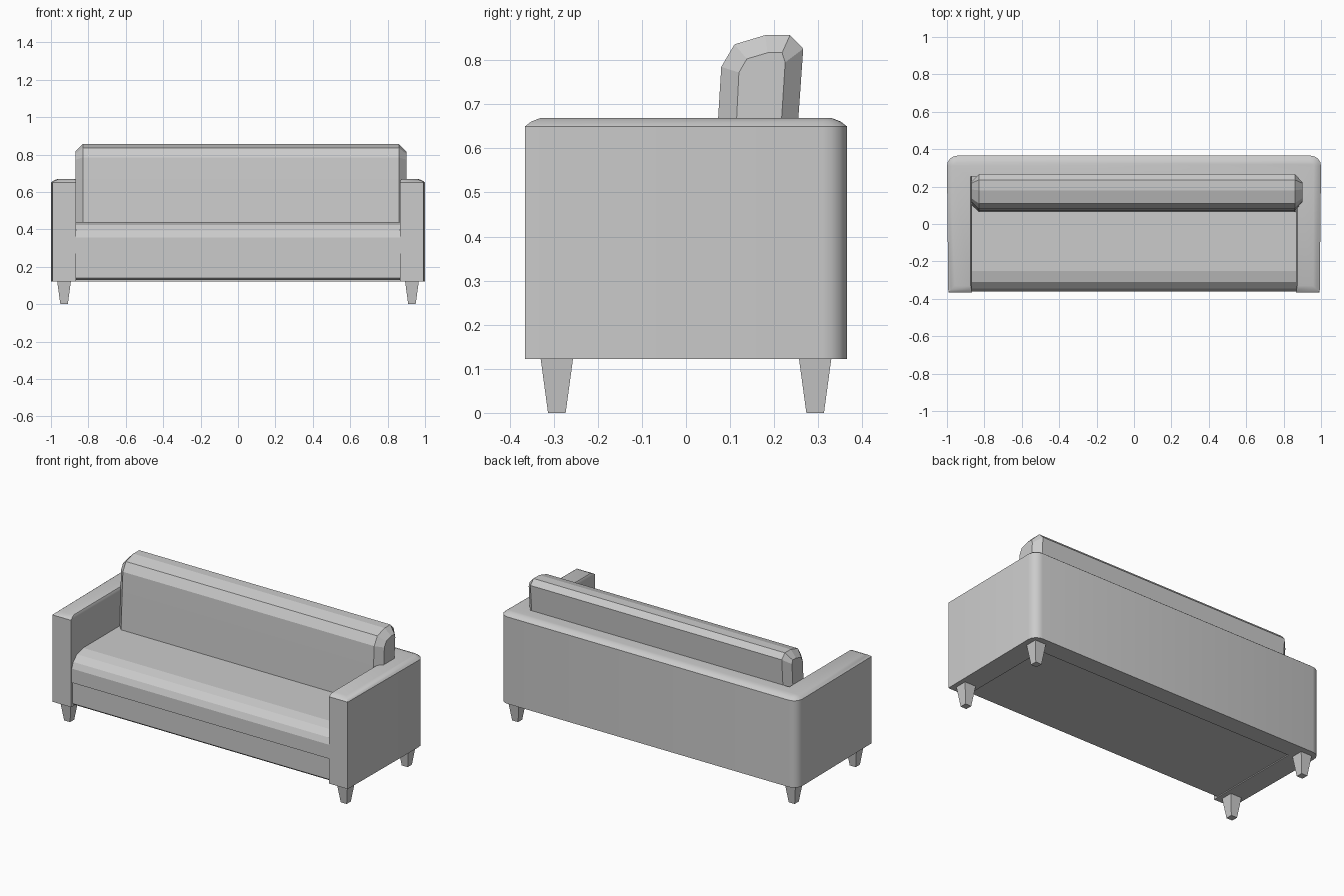
import bpy, bmesh, math

if "Cube" in bpy.data.objects:
    bpy.data.objects.remove(bpy.data.objects["Cube"])


def loft(name, loops, smooth=None):
    """Skin a stack of equal-length closed loops and cap both ends."""
    bm = bmesh.new()
    rings = [[bm.verts.new(p) for p in loop] for loop in loops]
    n = len(rings[0])
    for a, b in zip(rings, rings[1:]):
        for i in range(n):
            j = (i + 1) % n
            bm.faces.new((a[i], a[j], b[j], b[i]))
    bm.faces.new(rings[0])
    bm.faces.new(rings[-1])
    bmesh.ops.recalc_face_normals(bm, faces=bm.faces)
    mesh = bpy.data.meshes.new(name)
    bm.to_mesh(mesh)
    bm.free()
    obj = bpy.data.objects.new(name, mesh)
    bpy.context.collection.objects.link(obj)
    if smooth:
        bpy.ops.object.select_all(action='DESELECT')
        obj.select_set(True)
        bpy.context.view_layer.objects.active = obj
        bpy.ops.object.shade_smooth_by_angle(angle=math.radians(smooth))
    return obj


def at_x(x, profile):
    return [(x, y, z) for y, z in profile]


# U-shaped shell: both arms and the back in one piece
def shell_outline(z, d):
    r, cx, cy = 0.055, 0.945, 0.31
    corner = [(cx + (r - d) * math.cos(a), cy + (r - d) * math.sin(a))
              for a in (math.radians(22.5 * k) for k in range(5))]
    inner = 0.866 + d * 0.2
    half = [(inner, 0.255), (inner, -0.365 + d), (0.993 - d, -0.365 + d)] + corner
    pts = half + [(-x, y) for x, y in reversed(half)]
    return [(x, y, z) for x, y in pts]


loft("arms_and_back_shell",
     [shell_outline(z, d) for z, d in
      ((0.122, 0), (0.65, 0), (0.661, 0.014), (0.669, 0.035))], 50)

# Seat base with a softened lower front edge
base = [(-0.338, 0.128), (-0.352, 0.14), (-0.352, 0.27), (0.26, 0.27), (0.26, 0.128)]
loft("seat_base", [at_x(x, base) for x in (-0.87, 0.87)])

# Seat cushion with a rounded front
cushion = [(-0.36, 0.27), (-0.36, 0.355), (-0.345, 0.39), (-0.31, 0.423),
           (-0.25, 0.439), (0.26, 0.439), (0.26, 0.27)]
loft("seat_cushion", [at_x(x, cushion) for x in (-0.87, 0.87)])

# Leaning back cushion with chamfered ends
outer = [(0.062, 0.42), (0.073, 0.67), (0.08, 0.785), (0.11, 0.836), (0.18, 0.857),
         (0.236, 0.857), (0.266, 0.826), (0.255, 0.67), (0.24, 0.42)]
end = [(0.104, 0.42), (0.115, 0.67), (0.12, 0.772), (0.138, 0.803), (0.185, 0.817),
       (0.218, 0.817), (0.225, 0.795), (0.217, 0.67), (0.204, 0.42)]
loft("back_cushion", [at_x(-0.87, end), at_x(-0.83, outer),
                      at_x(0.86, outer), at_x(0.90, end)])

# Four tapered square legs
for side, sx in (("left", -1), ("right", 1)):
    for place, sy in (("front", -1), ("back", 1)):
        loft(f"{place}_{side}_leg",
             [[(sx * 0.93 + u * h, sy * 0.293 + v * h, z)
               for u, v in ((-1, -1), (1, -1), (1, 1), (-1, 1))]
              for h, z in ((0.02, 0), (0.037, 0.125))])
